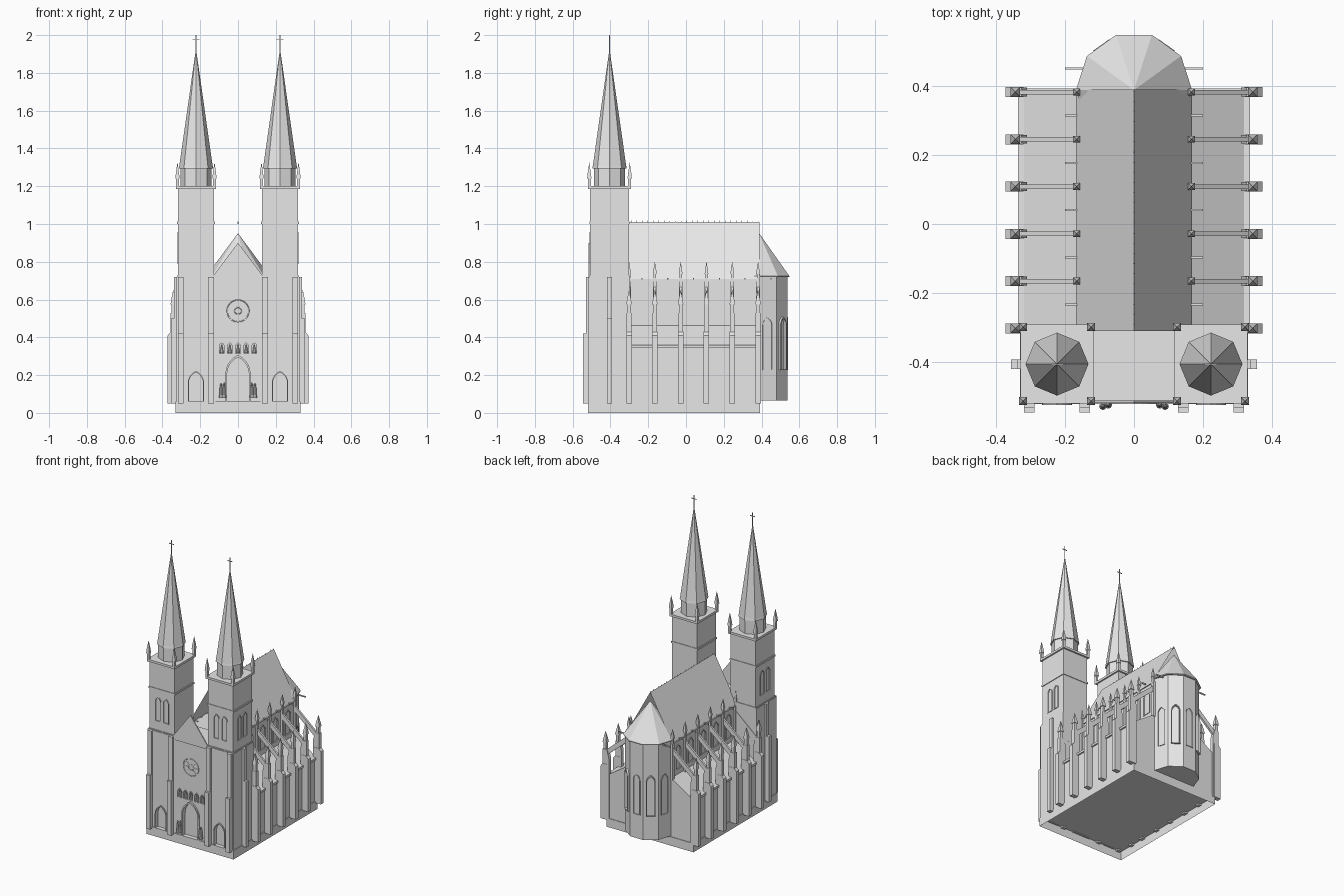
import bpy, bmesh, math
from mathutils import Matrix, Vector

old = bpy.data.objects.get("Cube")
if old:
    bpy.data.objects.remove(old, do_unlink=True)

stone = bpy.data.materials.new("pale_stone")
stone.use_nodes = True
STONE = (0.8, 0.8, 0.8, 1)
stone.diffuse_color = STONE
stone.node_tree.nodes["Principled BSDF"].inputs["Base Color"].default_value = STONE


def mesh(name, verts, faces, fix=True):
    bm = bmesh.new()
    vs = [bm.verts.new(v) for v in verts]
    for f in faces:
        bm.faces.new([vs[i] for i in f])
    if fix:
        bmesh.ops.recalc_face_normals(bm, faces=bm.faces)
    me = bpy.data.meshes.new(name)
    bm.to_mesh(me)
    bm.free()
    me.materials.append(stone)
    ob = bpy.data.objects.new(name, me)
    bpy.context.collection.objects.link(ob)
    return ob


def loft(name, rings, bottom=True):
    """Solid through rings that share a point count."""
    n = len(rings[0])
    faces = [tuple(range((len(rings) - 1) * n, len(rings) * n))]
    if bottom:
        faces.append(tuple(range(n)))
    for r in range(len(rings) - 1):
        for i in range(n):
            j = (i + 1) % n
            faces.append((r * n + i, r * n + j, r * n + n + j, r * n + n + i))
    return mesh(name, [p for ring in rings for p in ring], faces)


def box(name, x, y, z, bottom=True):
    ring = [(x[0], y[0]), (x[1], y[0]), (x[1], y[1]), (x[0], y[1])]
    return loft(name, [[(a, b, h) for a, b in ring] for h in z], bottom)


def slab(name, outline, y0, y1):
    """Extrude an x-z outline along y."""
    return loft(name, [[(a, y, b) for a, b in outline] for y in (y0, y1)])


def turned(name, x, y, profile, sides, turn=0.0):
    """Polygonal tower from (radius, height) pairs."""
    angles = [turn + math.tau * i / sides for i in range(sides)]
    return loft(name, [[(x + r * math.cos(a), y + r * math.sin(a), z) for a in angles]
                       for r, z in profile])


def pinnacle(name, x, y, z, h, w):
    turned(name, x, y, [(w * .7, z), (w * .7, z + h * .4), (w, z + h * .4),
                        (w * .75, z + h * .6), (w * .03, z + h)], 4, math.pi / 4)


def arch(width, z0, z1):
    """Pointed arch outline in x-z."""
    hw, spring = width / 2, z1 - width * .75
    right = []
    for i in range(6):
        t = math.radians(60) * i / 5
        right.append((-hw + width * math.cos(t),
                      spring + (z1 - spring) * math.sin(t) / math.sin(math.radians(60))))
    left = [(-x, z) for x, z in reversed(right[:-1])]
    return [(-hw, z0), (hw, z0)] + right + left


def wall_frame(x, y, turn):
    return Matrix.Translation((x, y, 0)) @ Matrix.Rotation(turn, 4, 'Z')


def cut(target, cutter):
    mod = target.modifiers.new("opening", 'BOOLEAN')
    mod.operation, mod.object, mod.solver = 'DIFFERENCE', cutter, 'EXACT'
    bpy.context.view_layer.update()
    dg = bpy.context.evaluated_depsgraph_get()
    me = bpy.data.meshes.new_from_object(target.evaluated_get(dg))
    target.modifiers.clear()
    target.data = me
    bpy.data.objects.remove(cutter, do_unlink=True)


def opening(name, target, place, x, width, z0, z1, depth=.004, trim=.006, out=.003):
    """Recessed pointed opening with a raised surround; local -y faces outward."""
    inner = [(x + a, b) for a, b in arch(width, z0, z1)]
    outer = [(x + a, b) for a, b in arch(width + 2 * trim, z0 - trim * .5, z1 + trim * 1.3)]
    cutter = slab("opening_cutter", inner, -.03, depth)
    cutter.data.transform(place)
    cut(target, cutter)
    n = len(inner)
    verts = [place @ Vector((a, y, b)) for y in (-out, .002) for loop in (inner, outer) for a, b in loop]
    faces = []
    for i in range(n):
        j = (i + 1) % n
        faces += [(i, j, n + j, n + i), (2 * n + i, 2 * n + j, 3 * n + j, 3 * n + i),
                  (i, j, 2 * n + j, 2 * n + i), (n + i, n + j, 3 * n + j, 3 * n + i)]
    mesh(name + "_surround", verts, faces)


# Open-bottomed plinth, nave, lean-to aisles
box("plinth", (-.33, .33), (-.52, .391), (0, .06), bottom=False)
nave = box("nave_walls", (-.16, .16), (-.31, .387), (.06, .71))
for s, side in ((1, "left"), (-1, "right")):
    slab(side + "_aisle", [(s * .15, .06), (s * .325, .06), (s * .325, .355), (s * .15, .47)], -.31, .387)
    box(side + "_aisle_cornice", (s * .31, s * .335), (-.3, .387), (.345, .36))
    box(side + "_eaves_cornice", (s * .155, s * .167), (-.3, .387), (.695, .71))

# Main roof, open at both ends, with ridge spikes
mesh("nave_roof", [(x, y, z) for y in (-.31, .389) for x, z in ((-.167, .71), (0, 1.01), (.167, .71))],
     [(0, 1, 4, 3), (1, 2, 5, 4)], fix=False).data.flip_normals()
for i in range(24):
    turned("ridge_spike", 0, -.29 + i * .0293, [(.002, 1.0), (.001, 1.018)], 4)

# Polygonal apse
AY = .387
apse = turned("apse_walls", 0, AY, [(.157, .065), (.157, .72)], 10)
turned("apse_roof", 0, AY, [(.168, .72), (.168, .725), (.001, .95)], 10)
for a in range(18, 180, 36):
    t = math.radians(a)
    r = .157 * math.cos(math.radians(18))
    opening("apse_window", apse, wall_frame(r * math.cos(t), AY + r * math.sin(t), t + math.pi / 2),
            0, .045, .23, .5, out=.012 if a in (54, 126) else .003)

# Buttress piers, flying arches, pinnacles, waterspouts, clerestory
for s, side in ((1, "left"), (-1, "right")):
    for i in range(6):
        y = -.3015 + i * .1366
        slab(side + "_pier", [(s * .31, .05), (s * .357, .05), (s * .357, .53),
                              (s * .325, .53), (s * .31, .47)], y - .0125, y + .0125)
        slab(side + "_pier_foot", [(s * .32, .05), (s * .372, .05), (s * .372, .41), (s * .355, .43),
                                   (s * .32, .43)], y - .0145, y + .0145)
        pinnacle(side + "_pier_pinnacle", s * .343, y, .525, .125, .02)
        slab(side + "_flying_buttress", [(s * .335, .485), (s * .335, .525), (s * .155, .68),
                                         (s * .155, .64)], y - .0065, y + .0065)
        box(side + "_nave_pilaster", (s * .155, s * .172), (y - .01, y + .01), (.45, .7))
        pinnacle(side + "_eaves_pinnacle", s * .166, y, .69, .11, .014)
        y += .0683
        box(side + "_waterspout", (s * .14, s * .2), (y - .003, y + .003), (.706, .714))
        if i < 5:
            opening("clerestory_window", nave, wall_frame(s * .16, y, s * math.pi / 2), 0, .05, .5, .66)

# West front between the towers
facade = box("facade_wall", (-.14, .14), (-.51, -.3), (.06, .715))
slab("facade_gable", [(-.135, .7), (.135, .7), (.135, .72), (0, .9), (-.135, .72)], -.517, -.51)
front = wall_frame(0, -.51, 0)
opening("main_portal", facade, front, 0, .115, .06, .295, .02, .009, .01)
for i in range(5):
    x = (i - 2) * .043
    opening("gallery_niche", facade, front, x, .025, .315, .37, .015, .004, .004)
    turned("gallery_statue", x, -.505, [(.009, .316), (.009, .324), (.006, .345), (.003, .35),
                                        (.005, .356), (.001, .362)], 8)

# Rose window
for r in (.058, .018):
    bpy.ops.mesh.primitive_torus_add(location=(0, -.51, .54), rotation=(math.pi / 2, 0, 0),
                                     major_radius=r, minor_radius=.0025, major_segments=32, minor_segments=6)
    rose = bpy.context.object
    rose.name = "rose_window_ring"
    rose.data.materials.append(stone)
for i in range(8):
    spoke = box("rose_window_spoke", (.018, .058), (-.002, .002), (-.002, .002))
    spoke.data.transform(Matrix.Translation((0, -.51, .54)) @ Matrix.Rotation(math.tau * i / 8, 4, 'Y'))

# Portal figures
for s in (-1, 1):
    for x, y in ((.074, -.523), (.09, -.527)):
        turned("figure_pedestal", s * x, y, [(.011, .08), (.011, .095)], 8)
        turned("portal_figure", s * x, y, [(.009, .09), (.007, .135), (.003, .14), (.006, .15), (.001, .16)], 8)

# Twin towers
TX, TY = .2225, -.405
for s, side in ((1, "left"), (-1, "right")):
    x = s * TX
    lower = box(side + "_tower_base", (x - .103, x + .103), (-.515, -.298), (.06, .72))
    upper = box(side + "_tower_shaft", (x - .095, x + .095), (-.507, -.302), (.7, 1.19))
    for z in (.715, 1.0):
        box(side + "_tower_band", (x - .1, x + .1), (-.511, -.298), (z, z + .012))
    box(side + "_tower_parapet", (x - .105, x + .105), (-.519, -.291), (1.185, 1.2))
    opening(side + "_side_portal", lower, wall_frame(x, -.515, 0), 0, .075, .06, .215, .02, out=.008)
    # belfry windows in pairs on each visible face
    for w in (-.03, .03):
        opening("belfry_window", upper, wall_frame(x, -.507, 0), w, .035, .79, .95)
        opening("belfry_window", upper, wall_frame(x + s * .095, TY, s * math.pi / 2), w, .035, .79, .95)
    # stepped buttresses on the front and outer side
    for bx in (x - .08, x + .08):
        box(side + "_front_buttress", (bx - .015, bx + .015), (-.53, -.5), (.05, .72))
        box(side + "_front_buttress_foot", (bx - .015, bx + .015), (-.545, -.5), (.05, .42))
    box(side + "_outer_buttress", (s * .31, s * .338), (TY - .014, TY + .014), (.05, .72))
    box(side + "_outer_buttress_foot", (s * .31, s * .355), (TY - .014, TY + .014), (.05, .5))
    # spire with corner pinnacles and cross
    turned(side + "_spire_drum", x, TY, [(.083, 1.19), (.083, 1.3)], 8)
    turned(side + "_spire", x, TY, [(.091, 1.295), (.088, 1.31), (.002, 1.915)], 8)
    for cx in (-.098, .098):
        for cy in (-.107, .107):
            pinnacle(side + "_corner_pinnacle", x + cx, TY + cy, 1.185, .14, .016)
    box(side + "_cross_upright", (x - .002, x + .002), (TY - .002, TY + .002), (1.9, 2.0))
    box(side + "_cross_arm", (x - .018, x + .018), (TY - .002, TY + .002), (1.973, 1.977))
